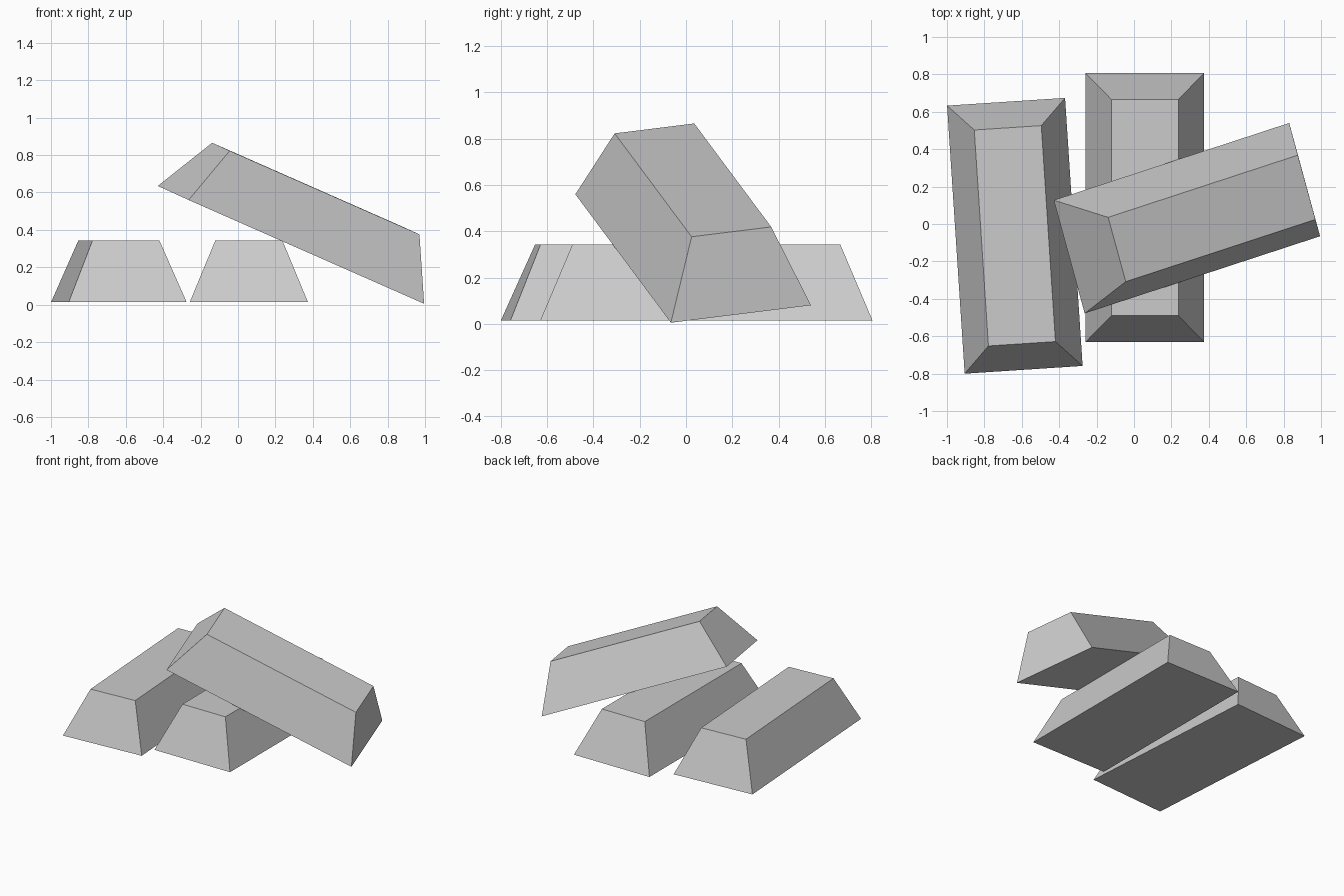
import bpy, bmesh
from math import radians
from mathutils import Matrix, Vector

if "Cube" in bpy.data.objects:
    bpy.data.objects.remove(bpy.data.objects["Cube"])

BASE = (0.632, 1.436)
TOP = (0.359, 1.157)
HEIGHT = 0.329


def ingot(name, matrix):
    """Tapered bar: rectangular base narrowing to a smaller top."""
    bm = bmesh.new()
    bmesh.ops.create_cube(bm, size=1)
    for v in bm.verts:
        sx, sy = TOP if v.co.z > 0 else BASE
        v.co = Vector((v.co.x * sx, v.co.y * sy, (v.co.z + 0.5) * HEIGHT))
    mesh = bpy.data.meshes.new(name)
    bm.to_mesh(mesh)
    bm.free()
    obj = bpy.data.objects.new(name, mesh)
    obj.matrix_world = matrix
    bpy.context.collection.objects.link(obj)


# Two bars lying flat
ingot("middle_bar", Matrix.Translation((0.058, 0.088, 0.014)))
ingot("left_bar", Matrix.Translation((-0.637, -0.063, 0.014)) @ Matrix.Rotation(radians(3.75), 4, 'Z'))

# Bar leaning across the middle one, oriented by its length and width directions
length = Vector((-1.26, -0.413, 0.555)).normalized()
width = Vector((-0.165, 0.607, 0.075))
width = (width - width.dot(length) * length).normalized()
up = width.cross(length)
lean = Matrix((width, length, up)).transposed().to_4x4()
ingot("leaning_bar", Matrix.Translation((0.283, 0.031, 0.32)) @ lean)
